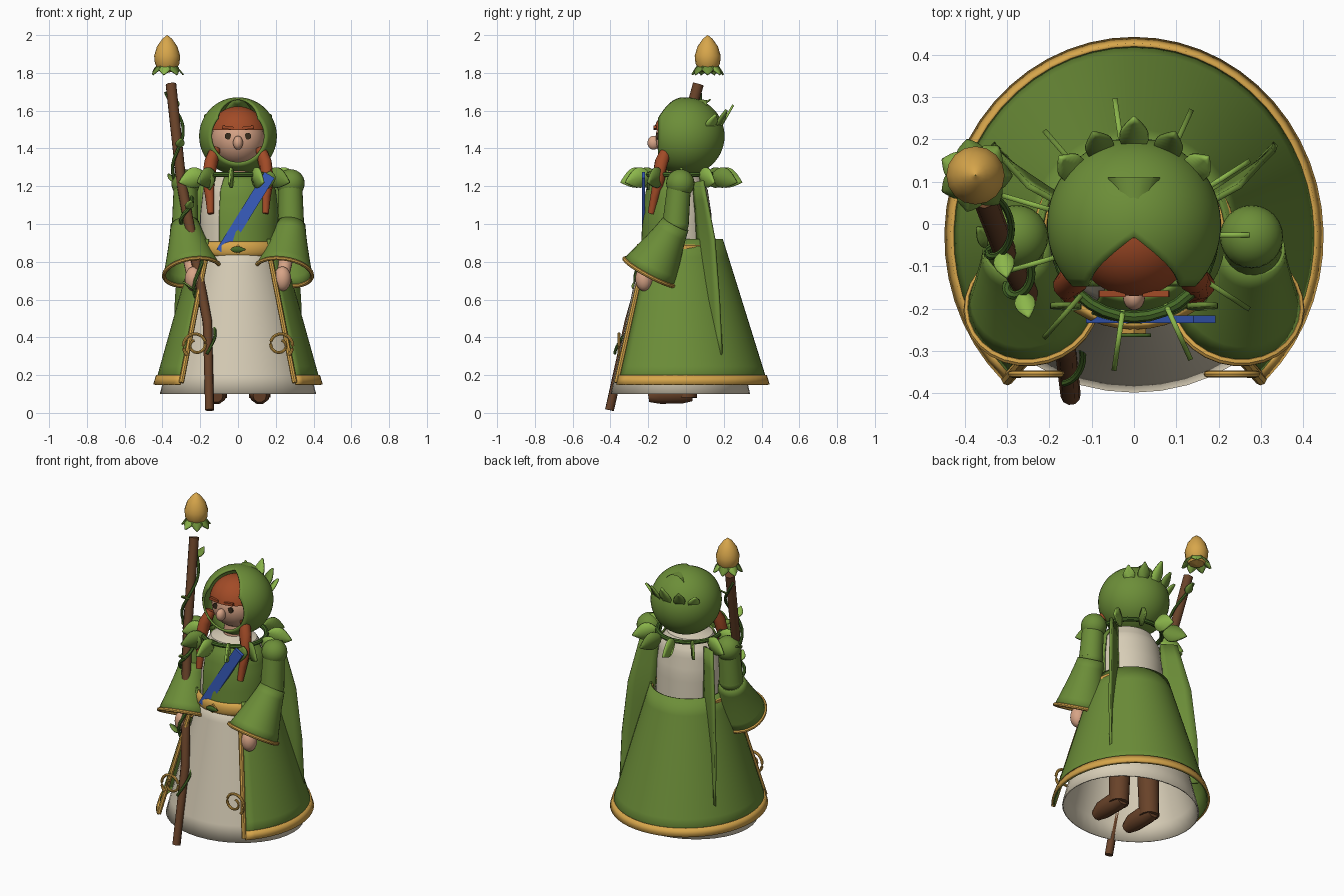
import bpy, bmesh
from math import sin, cos, pi, radians
from mathutils import Vector, Matrix

if "Cube" in bpy.data.objects:
    bpy.data.objects.remove(bpy.data.objects["Cube"], do_unlink=True)


def material(name, *rgb):
    m = bpy.data.materials.new(name)
    m.use_nodes = True
    m.diffuse_color = (*rgb, 1)
    m.node_tree.nodes["Principled BSDF"].inputs["Base Color"].default_value = (*rgb, 1)
    return m


GREEN = material("cloth green", .15, .27, .04)
LIGHT = material("leaf green", .26, .47, .07)
DARK = material("vine green", .06, .14, .02)
GOLD = material("gold", .68, .38, .07)
CREAM = material("cream linen", .68, .61, .47)
BROWN = material("brown wood", .14, .055, .022)
SKIN = material("skin", .68, .37, .24)
HAIR = material("red hair", .36, .07, .02)
BLUE = material("sash blue", .04, .11, .52)
EYE = material("eye dark", .04, .025, .012)


def finish(name, bm, mat, thick=0):
    bmesh.ops.remove_doubles(bm, verts=bm.verts, dist=1e-4)
    bmesh.ops.recalc_face_normals(bm, faces=bm.faces)
    me = bpy.data.meshes.new(name)
    bm.to_mesh(me)
    bm.free()
    me.materials.append(mat)
    ob = bpy.data.objects.new(name, me)
    bpy.context.collection.objects.link(ob)
    if thick:
        mod = ob.modifiers.new("thickness", "SOLIDIFY")
        mod.thickness = thick
        mod.offset = 0
    bpy.ops.object.select_all(action="DESELECT")
    ob.select_set(True)
    bpy.context.view_layer.objects.active = ob
    bpy.ops.object.shade_smooth_by_angle(angle=radians(40))
    return ob


def sheet(name, f, nu, nv, mat, thick=0):
    """Surface from f(u, v) with u and v running 0 to 1."""
    bm = bmesh.new()
    g = [[bm.verts.new(f(i / nu, j / nv)) for j in range(nv + 1)] for i in range(nu + 1)]
    for i in range(nu):
        for j in range(nv):
            bm.faces.new((g[i][j], g[i + 1][j], g[i + 1][j + 1], g[i][j + 1]))
    return finish(name, bm, mat, thick)


def lerp_list(pts, t):
    x = t * (len(pts) - 1)
    i = min(int(x), len(pts) - 2)
    a, b = Vector(pts[i]), Vector(pts[i + 1])
    return a.lerp(b, x - i)


def robe(name, profile, mat, a0=0, a1=360, yc=-.03, thick=0, nu=40, nv=8):
    """Elliptical lathe; profile entries are (z, rx, ry)."""
    def f(u, v):
        z, rx, ry = lerp_list(profile, v)
        a = radians(a0 + (a1 - a0) * u)
        return rx * cos(a), yc + ry * sin(a), z
    return sheet(name, f, nu, nv, mat, thick)


def tube(name, pts, radii, mat, sides=10):
    bm = bmesh.new()
    pts = [Vector(p) for p in pts]
    rings = []
    for i, p in enumerate(pts):
        q = (pts[min(i + 1, len(pts) - 1)] - pts[max(i - 1, 0)]).to_track_quat("Z", "Y")
        r = lerp_list([(x, 0) for x in radii], i / (len(pts) - 1))[0]
        rings.append([bm.verts.new(p + q @ Vector((r * cos(k * 2 * pi / sides), r * sin(k * 2 * pi / sides), 0)))
                      for k in range(sides)])
    for a, b in zip(rings, rings[1:]):
        for k in range(sides):
            n = (k + 1) % sides
            bm.faces.new((a[k], a[n], b[n], b[k]))
    bm.faces.new(rings[0])
    bm.faces.new(rings[-1])
    return finish(name, bm, mat)


def ball(name, at, size, mat):
    bm = bmesh.new()
    bmesh.ops.create_uvsphere(bm, u_segments=24, v_segments=14, radius=1,
                              matrix=Matrix.Translation(at) @ Matrix.Diagonal((*size, 1)))
    return finish(name, bm, mat)


def box(name, at, size, mat, tilt=0):
    bm = bmesh.new()
    bmesh.ops.create_cube(bm, size=1, matrix=Matrix.Translation(at) @ Matrix.Rotation(tilt, 4, "Y")
                          @ Matrix.Diagonal((*size, 1)))
    return finish(name, bm, mat)


def leaf(name, base, tip, side, width, mat, thick=.012):
    base, tip, side = Vector(base), Vector(tip), Vector(side).normalized()

    def f(u, v):
        w = width * .5 * sin(pi * u ** .8) + .002
        return base.lerp(tip, u) + side * (w * (2 * v - 1))
    return sheet(name, f, 8, 2, mat, thick)


# Skirts, hem and belt
hem, top = (.15, .435, .46), (.92, .22, .22)
robe("underskirt", [(.1, .41, .365), (.88, .2, .2)], CREAM, thick=.008)
robe("overskirt", [hem, top], GREEN, -45, 225, thick=.01)
robe("hem_trim", [(.15, .443, .467), (.2, .428, .452)], GOLD, -46, 226, thick=.012, nv=1)
robe("belt", [(.83, .218, .205), (.85, .235, .215), (.885, .235, .215), (.905, .21, .205)], GOLD, thick=.01, nv=6)
box("buckle", (0, -.247, .865), (.04, .025, .04), GOLD, pi / 4)
leaf("buckle_leaf", (-.04, -.263, .865), (.04, -.263, .865), (0, 0, 1), .03, DARK, .008)

# Torso, bodice and sash
body = [(.85, .2, .18), (1.05, .2, .175), (1.18, .185, .155), (1.25, .14, .12), (1.27, .06, .06)]
robe("torso", body, CREAM, yc=-.04, nv=16)
robe("bodice", [(z, rx + .01, ry + .012) for z, rx, ry in body[:4]], GREEN, -118, 8, yc=-.04, thick=.01, nv=9)
tube("neck", [(0, -.03, 1.2), (0, -.03, 1.36)], [.07, .06], SKIN, 16)
box("sash", (.04, -.225, 1.055), (.062, .018, .482), BLUE, radians(31.8))

# Head, hair and face
ball("head", (0, -.02, 1.452), (.142, .142, .142), SKIN)
robe("hair_cap", [(1.47 + .153 * sin(radians(a)), .153 * cos(radians(a)), .153 * cos(radians(a)))
                  for a in range(10, 91, 8)], HAIR, yc=-.02, nv=10)
ball("nose", (0, -.172, 1.43), (.026, .032, .037), SKIN)


def hood_point(u, v):
    a = 2 * pi * u - pi
    notch = max(0, 1 - abs(a) / radians(48))
    t = v * radians(135 - 37 * notch)
    return .2 * sin(t) * sin(a), -.002 + .2 * cos(t), 1.465 + .2 * sin(t) * cos(a)


sheet("hood", hood_point, 60, 20, GREEN, .012)
sheet("hood_peak", lambda u, v: (.068 * v * cos(2 * pi * u), -.035 + .145 * v,
                                 1.668 - .06 * v + .05 * v * sin(2 * pi * u)), 14, 3, GREEN)

# Leaf crown behind the hood
for k in range(-2, 3):
    a = radians(90 + 24 * k)
    out = Vector((cos(a), sin(a), 0))
    up = Vector((0, 0, 1))
    r = .25 if k == 0 else .235
    leaf(f"crown_leaf_{k + 3}", out * .175 + up * 1.5, out * r + up * (1.63 - .025 * abs(k)),
         out.cross(up), .065, LIGHT if k % 2 == 0 else GREEN)

# Leaf mantle around the shoulders
ring = [(.185 * cos(k * pi / 16), -.035 + .185 * sin(k * pi / 16), 1.262) for k in range(33)]
tube("mantle_vine", ring, [.014, .014], DARK, 8)
for k in range(11):
    a = radians(98 - k * 360 / 11)
    out = Vector((cos(a), sin(a), 0))
    mid = Vector((0, -.025, 0))
    leaf(f"mantle_leaf_{k + 1}", mid + out * .18 + Vector((0, 0, 1.265)), mid + out * .325 + Vector((0, 0, 1.22)),
         (out.x * .3, out.y * .3, 1), .105, GREEN if k % 3 == 1 else LIGHT)

for s, side in ((1, "left"), (-1, "right")):
    # Face details and braids
    box(side + "_brow", (s * .052, -.165, 1.51), (.062, .016, .016), HAIR, s * -.12)
    tube(side + "_eye", [(s * .052, -.146, 1.465), (s * .052, -.155, 1.465)], [.018, .018], EYE, 12)
    tube(side + "_braid", [(s * .12, -.1, 1.4), (s * .142, -.13, 1.33), (s * .158, -.145, 1.24),
                           (s * .15, -.165, 1.14), (s * .145, -.185, 1.055)], [.028, .036, .034, .024, .018], HAIR, 10)
    leaf(side + "_braid_leaf", (s * .17, -.19, 1.28), (s * .15, -.2, 1.18), (1, 0, 0), .07, GREEN)

    # Arms with bell sleeves
    ball(side + "_shoulder", (s * .278, -.03, 1.215), (.075, .075, .075), GREEN)
    tube(side + "_upper_arm", [(s * .278, -.035, 1.22), (s * .28, -.055, 1.0)], [.062, .07], GREEN, 20)
    ball(side + "_elbow", (s * .28, -.055, 1.0), (.07, .07, .06), GREEN)
    elbow, cuff = Vector((s * .282, -.055, 1.0)), Vector((s * .242, -.192, .745))
    axis = cuff - elbow
    q = axis.to_track_quat("Z", "Y")

    def sleeve(u, v):
        r = .072 + .078 * v ** 1.15
        return elbow + q @ Vector((r * cos(2 * pi * u), r * sin(2 * pi * u), v * axis.length))
    sheet(side + "_sleeve", sleeve, 28, 6, GREEN, .008)
    sheet(side + "_cuff_trim", lambda u, v: cuff + q @ Vector((
        (.152 + .011 * cos(2 * pi * v)) * cos(2 * pi * u), (.152 + .011 * cos(2 * pi * v)) * sin(2 * pi * u),
        .011 * sin(2 * pi * v))), 28, 8, GOLD)
    tube(side + "_forearm", [elbow, elbow + axis], [.05, .035], SKIN, 12)
    ball(side + "_hand", (s * .235, -.222, .71), (.046, .046, .065), SKIN)

    # Cape panel running from shoulder into the skirt
    outer = [(s * .25, .09, 1.23), (s * .305, .15, .92), (s * .33, .175, .6), (s * .335, .19, .3)]
    inner = [(s * .16, .04, 1.22), (s * .17, .06, .92), (s * .2, .06, .6), (s * .22, .08, .3)]
    sheet(side + "_cape", lambda u, v: lerp_list(inner, v).lerp(lerp_list(outer, v), u), 4, 9, GREEN, .014)

    # Front edge trim with a curl
    tube(side + "_front_trim", [(s * .165, -.215, .85), (s * .3, -.368, .16)], [.014, .014], GOLD, 8)
    curl = []
    for k in range(31):
        a, r = radians(-50 + k * 16), .072 - .0016 * k
        curl.append((s * (.222 + r * cos(a)), -.355, .36 - r * sin(a + pi)))
    tube(side + "_curl", curl, [.009, .007], GOLD, 8)

    # Legs and boots
    tube(side + "_leg", [(s * .115, .0, .08), (s * .1, .0, .5)], [.058, .065], BROWN, 14)
    tube(side + "_boot", [(s * .115, .035, .105), (s * .115, -.02, .105), (s * .115, -.14, .1), (s * .115, -.2, .09)],
         [.045, .058, .055, .035], BROWN, 10)

# Staff with climbing vine
path = [(-.15, -.405, .015), (-.162, -.3, .48), (-.25, -.165, .95), (-.3, -.08, 1.22), (-.355, .065, 1.74)]
tube("staff", path, [.024, .026, .027, .027, .029], BROWN, 10)


def vine_point(t, r=.04):
    a = t * 9 * pi
    return lerp_list(path, t) + Vector((r * cos(a), r * sin(a), 0))


tube("staff_vine", [vine_point(.16 + .82 * k / 90) for k in range(91)], [.008, .011, .008], DARK, 7)
for k, t in enumerate((.24, .34, .62, .75, .84, .94)):
    p, d = vine_point(t), vine_point(t, .1) - vine_point(t)
    leaf(f"vine_leaf_{k + 1}", p, p + d + Vector((0, 0, .045)), d.cross(Vector((0, 0, 1))), .045,
         GREEN if k % 2 else LIGHT, .008)

# Acorn finial with its leaf cup
ax, ay = -.375, .115
acorn = [(1.8, .001, 0), (1.81, .045, 0), (1.85, .065, 0), (1.89, .069, 0), (1.94, .054, 0), (1.98, .026, 0), (2, .001, 0)]
sheet("acorn", lambda u, v: (ax + lerp_list(acorn, v)[1] * cos(2 * pi * u),
                             ay + lerp_list(acorn, v)[1] * sin(2 * pi * u), lerp_list(acorn, v)[0]), 16, 12, GOLD)
for k in range(7):
    a = k * 2 * pi / 7
    out = Vector((cos(a), sin(a), 0))
    mid = Vector((ax, ay, 0))
    leaf(f"acorn_leaf_{k + 1}", mid + out * .035 + Vector((0, 0, 1.85)), mid + out * .085 + Vector((0, 0, 1.79)),
         (-out.y, out.x, 0), .06, LIGHT if k % 2 else GREEN, .008)
